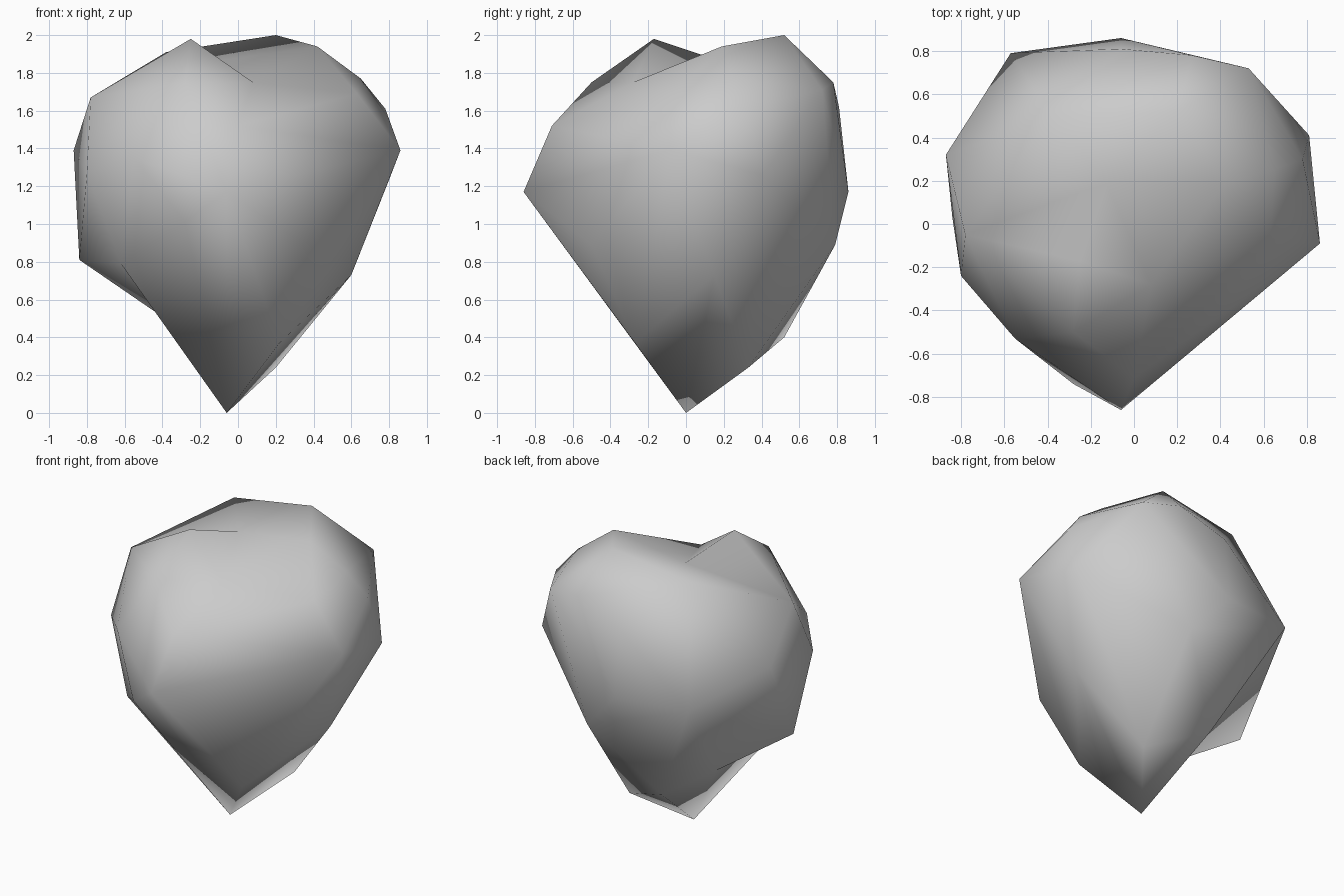
import bpy
import bmesh
from mathutils import Vector

default_cube = bpy.data.objects.get("Cube")
if default_cube:
    bpy.data.objects.remove(default_cube, do_unlink=True)

# Corners of the boulder, from the pointed foot to the crown
foot = [(-.06, 0, 0), (.2, .33, .24), (.22, -.27, .37), (-.18, -.22, .35),
        (-.18, .52, .4)]
lower_side = [(.6, .15, .73), (-.62, -.32, .79), (-.84, .03, .81),
              (.2, .79, .89), (.35, -.5, .89), (-.28, -.74, 1.01)]
middle = [(-.06, -.86, 1.17), (-.06, .86, 1.17), (-.57, .79, 1.18),
          (.81, .41, 1.26), (-.8, -.24, 1.27), (-.55, -.53, 1.35),
          (.86, -.09, 1.39), (-.87, .32, 1.39)]
shoulder = [(0, -.71, 1.52), (.78, .3, 1.61), (-.06, .81, 1.62),
            (-.78, -.05, 1.67), (.63, -.07, 1.69), (.53, .72, 1.71)]
crown = [(.27, .78, 1.75), (-.28, -.5, 1.75), (.65, .25, 1.77),
         (-.38, .5, 1.91), (.42, .19, 1.94), (-.25, -.17, 1.98),
         (.2, .52, 2)]

# Hollows: final position, and the outer position used to make the skin
hollows = [((.08, -.28, 1.75), (.08, -.28, 2)),
           ((-.13, .19, 1.86), (-.13, .19, 2.1)),
           ((-.3, .1, .44), (-.45, .15, .25))]


def make_material(name, colour):
    mat = bpy.data.materials.new(name)
    mat.use_nodes = True
    mat.diffuse_color = colour
    mat.node_tree.nodes["Principled BSDF"].inputs["Base Color"].default_value = colour
    return mat


def build_boulder(name, material):
    bm = bmesh.new()
    for corner in foot + lower_side + middle + shoulder + crown:
        bm.verts.new(corner)
    dents = [(bm.verts.new(outer), Vector(inner)) for inner, outer in hollows]

    # Wrap a skin around the corners, then press the hollows in
    bmesh.ops.convex_hull(bm, input=bm.verts[:], use_existing_faces=False)
    for vert, inner in dents:
        vert.co = inner
    loose = [v for v in bm.verts if not v.link_faces]
    bmesh.ops.delete(bm, geom=loose, context="VERTS")
    bmesh.ops.recalc_face_normals(bm, faces=bm.faces[:])
    for face in bm.faces:
        face.smooth = True

    mesh = bpy.data.meshes.new(name)
    bm.to_mesh(mesh)
    bm.free()
    mesh.materials.append(material)
    boulder = bpy.data.objects.new(name, mesh)
    bpy.context.collection.objects.link(boulder)
    return boulder


stone_grey = make_material("stone_grey", (.6, .6, .6, 1))
build_boulder("boulder", stone_grey)
